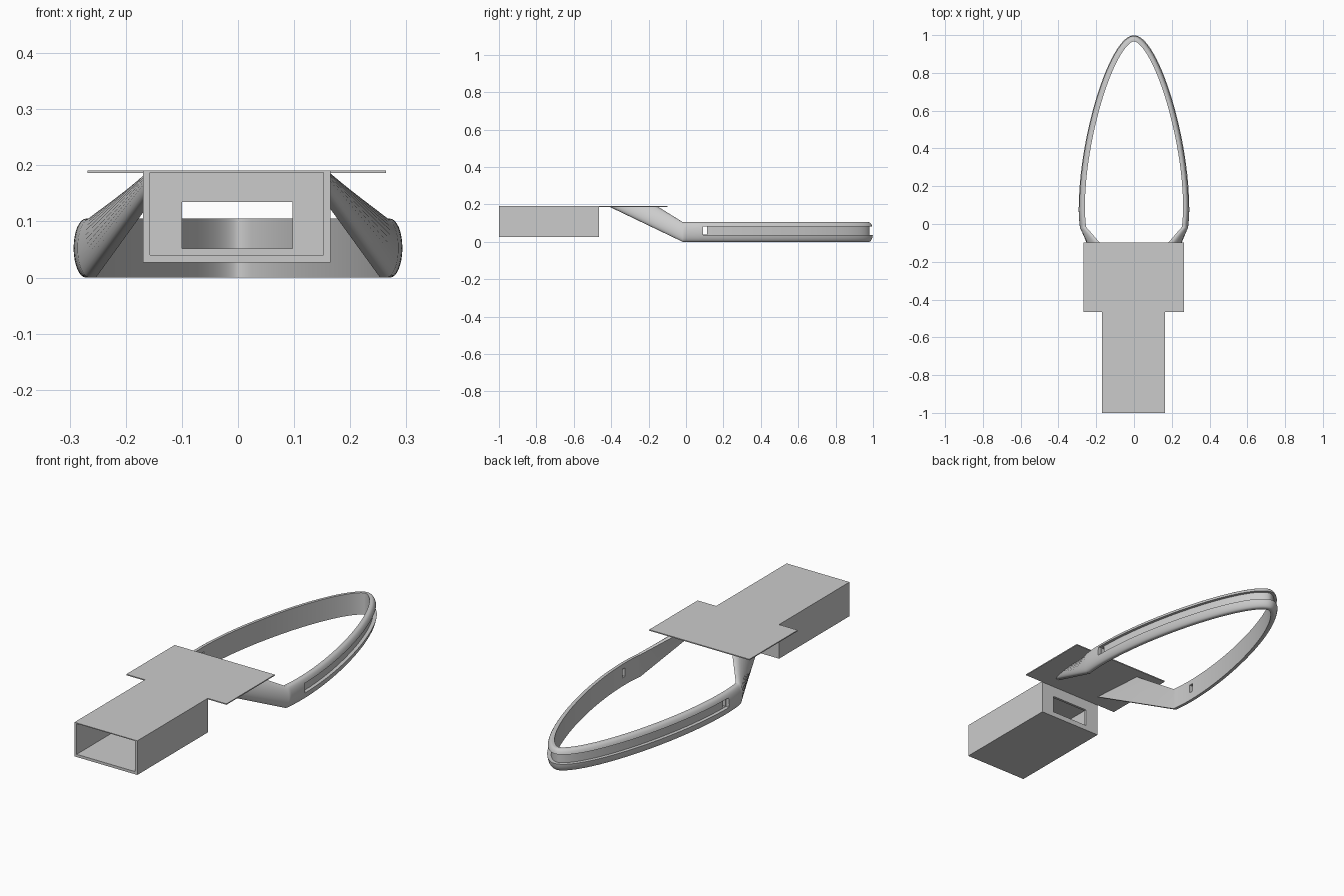
import bpy, bmesh, math
from mathutils import Vector

if "Cube" in bpy.data.objects:
    bpy.data.objects.remove(bpy.data.objects["Cube"])

# Single plain grey
grey = bpy.data.materials.new("plain_grey")
grey.use_nodes = True
colour = (0.6, 0.6, 0.6, 1)
grey.diffuse_color = colour
grey.node_tree.nodes["Principled BSDF"].inputs["Base Color"].default_value = colour


def finish(name, bm):
    bmesh.ops.recalc_face_normals(bm, faces=bm.faces)
    mesh = bpy.data.meshes.new(name)
    bm.to_mesh(mesh)
    bm.free()
    mesh.materials.append(grey)
    obj = bpy.data.objects.new(name, mesh)
    bpy.context.scene.collection.objects.link(obj)
    return obj


def block(name, low, high):
    bm = bmesh.new()
    bmesh.ops.create_cube(bm, size=1)
    low, high = Vector(low), Vector(high)
    for v in bm.verts:
        v.co = (low + high) / 2 + v.co * (high - low)
    return finish(name, bm)


def loft(name, rings):
    bm = bmesh.new()
    loops = [[bm.verts.new(p) for p in ring] for ring in rings]
    n = len(loops[0])
    for a, b in zip(loops, loops[1:]):
        for i in range(n):
            j = (i + 1) % n
            bm.faces.new((a[i], a[j], b[j], b[i]))
    bm.faces.new(loops[0])
    bm.faces.new(loops[-1])
    return finish(name, bm)


def cut(obj, cutters):
    bpy.context.view_layer.objects.active = obj
    for cutter in cutters:
        mod = obj.modifiers.new("cut", "BOOLEAN")
        mod.operation = "DIFFERENCE"
        mod.solver = "EXACT"
        mod.object = cutter
        bpy.ops.object.modifier_apply(modifier=mod.name)
        bpy.data.objects.remove(cutter)


# Hollow sleeve, open at the front, with a window in its back wall
sleeve = block("sleeve", (-0.169, -1, 0.027), (0.165, -0.465, 0.191))
cut(sleeve, [
    block("cavity_cutter", (-0.157, -1.1, 0.04), (0.152, -0.477, 0.187)),
    block("window_cutter", (-0.1, -0.6, 0.052), (0.097, -0.4, 0.135)),
])

# Thin mounting plate
block("mounting_plate", (-0.268, -0.465, 0.186), (0.264, -0.098, 0.191))

# Outer path of the hoop: short curved lead-in, then a long arch to the tip
HEIGHT, THICK = 0.105, 0.033


def bezier(points, t):
    a, b, c, d = (Vector(p) for p in points)
    s = 1 - t
    return a * s**3 + b * 3 * s * s * t + c * 3 * s * t * t + d * t**3


lead = [(0.286, -0.02), (0.29, 0.01), (0.293, 0.05), (0.293, 0.09)]
arch = [(0.293, 0.09), (0.293, 0.46), (0.13, 1), (0, 1)]
half = [bezier(lead, i / 6) for i in range(6)]
half += [bezier(arch, i / 40) for i in range(41)]
mirror = [Vector((-p.x, p.y)) for p in reversed(half[:-1])]
path = half + mirror


def sweep_rings(points, section):
    rings = []
    for i, p in enumerate(points):
        t = points[min(i + 1, len(points) - 1)] - points[max(i - 1, 0)]
        inward = Vector((-t.y, t.x)).normalized()
        rings.append([(p.x + inward.x * d, p.y + inward.y * d, z)
                      for d, z in section])
    return rings


# D-shaped section: rounded outside, flat inside
section = []
for i in range(17):
    a = math.pi * (i / 16 - 0.5)
    section.append((0.022 * (1 - math.cos(a)), HEIGHT / 2 * (1 + math.sin(a))))
section += [(THICK, HEIGHT), (THICK, 0)]


# Slanted foot of each arm where it meets the plate
def arm_foot(side):
    ring = []
    for d, z in section:
        f = z / HEIGHT
        ring.append((side * (0.15 + 0.02 * f - d), -0.41 + 0.26 * f, 0.188))
    return ring


rings = [arm_foot(1)] + sweep_rings(path, section) + [arm_foot(-1)]
hoop = loft("hoop_and_arms", rings)

# Groove around the outside, with a slot through the wall at each end
groove_path = [p for p in path if p.y > 0.089]
groove = [(-0.02, 0.038), (-0.02, 0.083), (0.018, 0.083), (0.018, 0.038)]
cutters = [loft("groove_cutter", sweep_rings(groove_path, groove))]
for side in (-1, 1):
    xs = sorted((side * 0.22, side * 0.32))
    cutters.append(block("slot_cutter", (xs[0], 0.092, 0.04), (xs[1], 0.112, 0.081)))
cut(hoop, cutters)

for o in bpy.context.selected_objects:
    o.select_set(False)
hoop.select_set(True)
bpy.context.view_layer.objects.active = hoop
bpy.ops.object.shade_smooth_by_angle(angle=math.radians(30))
